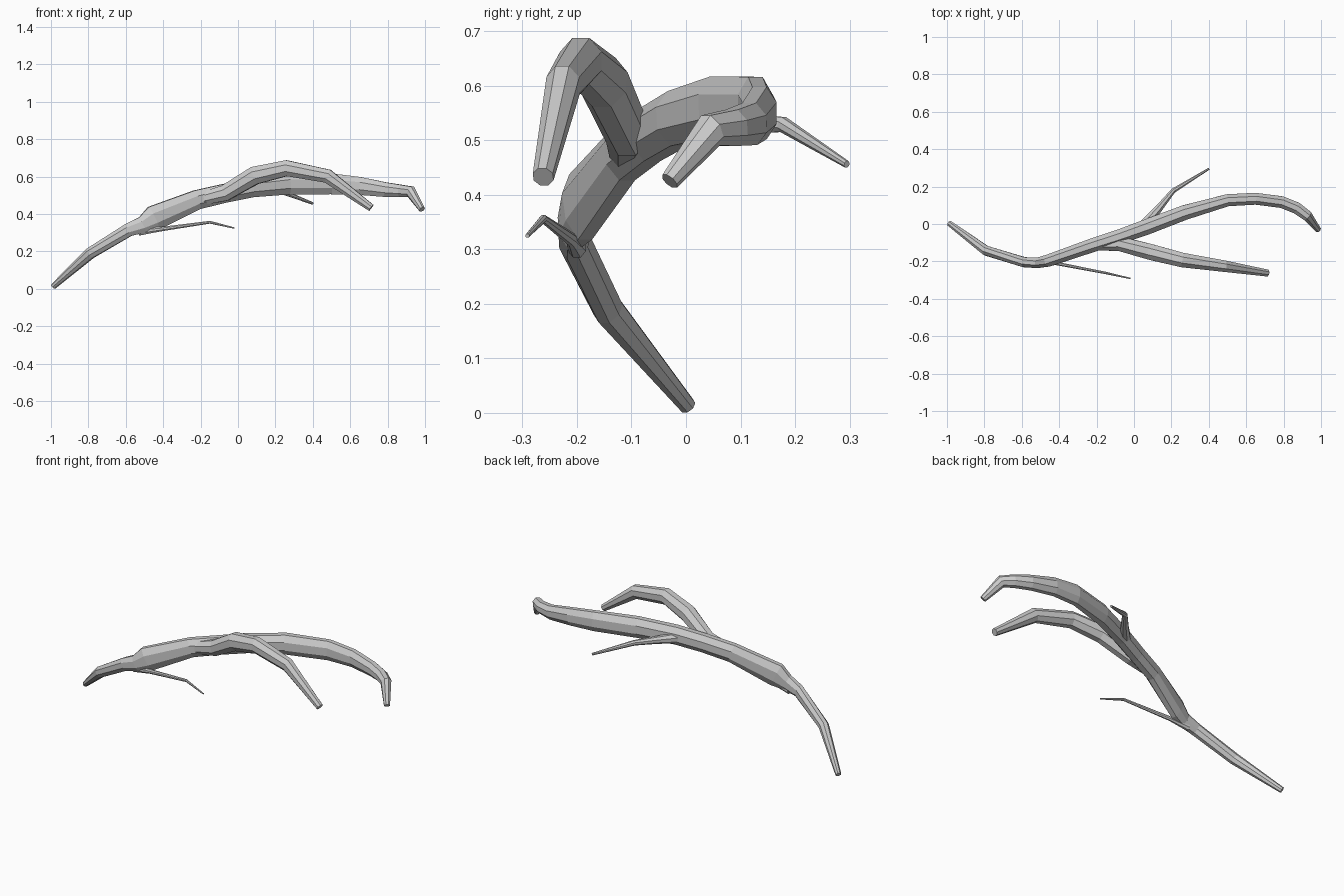
import bpy, bmesh, math
from mathutils import Vector

SIDES = 8


def limb(name, stations):
    """Loft a faceted tube; each station is (x, y, z, side radius, up radius)."""
    pts = [Vector(s[:3]) for s in stations]
    bm = bmesh.new()
    rings = []
    for i, s in enumerate(stations):
        before = (pts[i] - pts[i - 1]).normalized() if i else Vector()
        after = (pts[i + 1] - pts[i]).normalized() if i < len(pts) - 1 else Vector()
        t = (before + after).normalized()
        side = t.cross(Vector((0, 0, 1))).normalized()
        up = side.cross(t)
        ring = []
        for k in range(SIDES):
            a = 2 * math.pi * (k + 0.5) / SIDES
            ring.append(bm.verts.new(pts[i] + side * s[3] * math.cos(a) + up * s[4] * math.sin(a)))
        rings.append(ring)
    for a, b in zip(rings, rings[1:]):
        for k in range(SIDES):
            n = (k + 1) % SIDES
            bm.faces.new((a[k], a[n], b[n], b[k]))
    bm.faces.new(rings[0][::-1])
    bm.faces.new(rings[-1])
    bmesh.ops.recalc_face_normals(bm, faces=bm.faces)
    mesh = bpy.data.meshes.new(name)
    bm.to_mesh(mesh)
    bm.free()
    ob = bpy.data.objects.new(name, mesh)
    bpy.context.collection.objects.link(ob)
    return ob


# Main stem, arching from the ground to the drooping tip
limb("main_branch", [
    (-0.987, 0.003, 0.013, 0.016, 0.016),
    (-0.79, -0.143, 0.19, 0.028, 0.032),
    (-0.585, -0.205, 0.315, 0.029, 0.038),
    (-0.51, -0.207, 0.342, 0.030, 0.048),
    (-0.45, -0.193, 0.378, 0.035, 0.072),
    (-0.22, -0.113, 0.476, 0.040, 0.056),
    (-0.07, -0.065, 0.511, 0.042, 0.054),
    (0.07, -0.015, 0.540, 0.045, 0.055),
    (0.27, 0.061, 0.561, 0.043, 0.061),
    (0.50, 0.127, 0.561, 0.035, 0.060),
    (0.65, 0.135, 0.550, 0.034, 0.052),
    (0.79, 0.117, 0.530, 0.034, 0.042),
    (0.87, 0.085, 0.523, 0.034, 0.036),
    (0.925, 0.045, 0.518, 0.030, 0.033),
    (0.984, -0.030, 0.425, 0.017, 0.018),
])

# Large fork rising from the middle
limb("side_branch", [
    (-0.24, -0.115, 0.470, 0.025, 0.035),
    (-0.07, -0.107, 0.512, 0.042, 0.046),
    (0.09, -0.150, 0.606, 0.046, 0.052),
    (0.26, -0.193, 0.645, 0.042, 0.046),
    (0.48, -0.225, 0.602, 0.033, 0.040),
    (0.712, -0.262, 0.433, 0.020, 0.021),
])

# Thin twigs
limb("front_twig", [
    (-0.53, -0.200, 0.305, 0.018, 0.022),
    (-0.42, -0.210, 0.318, 0.010, 0.013),
    (-0.15, -0.262, 0.356, 0.007, 0.008),
    (-0.02, -0.291, 0.325, 0.004, 0.004),
])
limb("back_twig", [
    (0.06, 0.000, 0.530, 0.030, 0.030),
    (0.13, 0.080, 0.530, 0.022, 0.021),
    (0.21, 0.178, 0.529, 0.014, 0.015),
    (0.40, 0.295, 0.456, 0.006, 0.007),
])
